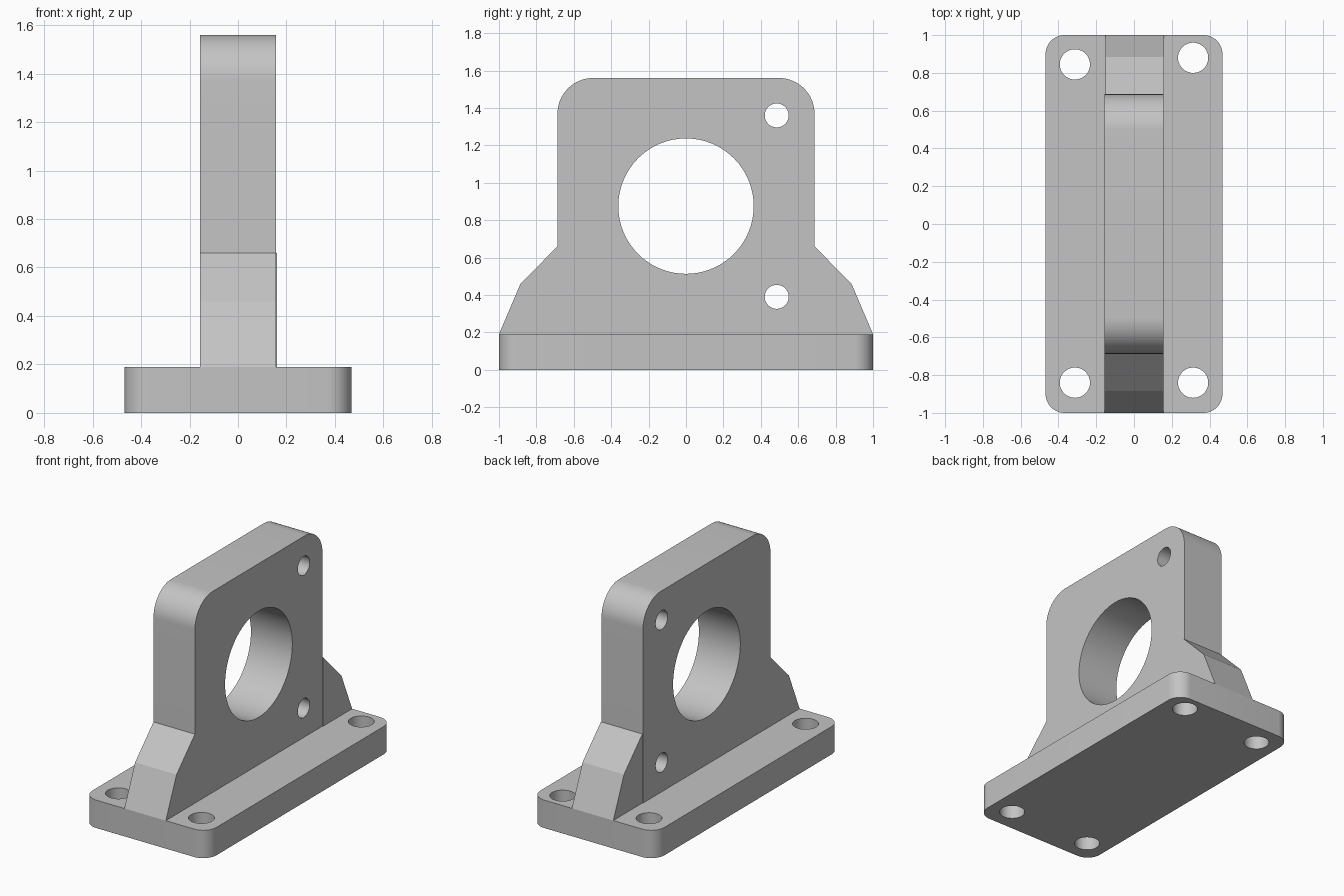
import bpy
import bmesh
from math import cos, sin, pi, radians
from mathutils import Matrix, Vector

cube = bpy.data.objects.get("Cube")
if cube:
    bpy.data.objects.remove(cube, do_unlink=True)

grey = bpy.data.materials.new("machined grey")
grey.use_nodes = True
colour = (0.55, 0.55, 0.55, 1)
grey.diffuse_color = colour
grey.node_tree.nodes["Principled BSDF"].inputs["Base Color"].default_value = colour

# Maps a profile drawn in (y, z) and extruded upward onto the x axis
SIDEWAYS = Matrix(((0, 0, 1, 0), (1, 0, 0, 0), (0, 1, 0, 0), (0, 0, 0, 1)))


def arc(cx, cy, r, start, end, steps):
    angles = [start + (end - start) * i / steps for i in range(steps + 1)]
    return [(cx + r * cos(a), cy + r * sin(a)) for a in angles]


def prism(name, outline, low, high, matrix=Matrix()):
    """Extrude a closed outline from low to high, then orient it."""
    bm = bmesh.new()
    face = bm.faces.new([bm.verts.new((u, v, low)) for u, v in outline])
    grown = bmesh.ops.extrude_face_region(bm, geom=[face])["geom"]
    top = [g for g in grown if isinstance(g, bmesh.types.BMVert)]
    bmesh.ops.translate(bm, verts=top, vec=Vector((0, 0, high - low)))
    bm.transform(matrix)
    bmesh.ops.recalc_face_normals(bm, faces=bm.faces)
    mesh = bpy.data.meshes.new(name)
    bm.to_mesh(mesh)
    bm.free()
    mesh.materials.append(grey)
    obj = bpy.data.objects.new(name, mesh)
    bpy.context.collection.objects.link(obj)
    return obj


def drill(obj, holes, low, high, matrix=Matrix()):
    """Cut round holes (u, v, radius) through an object."""
    bpy.context.view_layer.objects.active = obj
    for u, v, r in holes:
        outline = arc(u, v, r, 0, 2 * pi, 64)[:-1]
        cutter = prism("hole_cutter", outline, low, high, matrix)
        cutter.hide_render = True
        mod = obj.modifiers.new("hole", "BOOLEAN")
        mod.operation = "DIFFERENCE"
        mod.solver = "EXACT"
        mod.object = cutter
        bpy.ops.object.modifier_apply(modifier=mod.name)
        bpy.data.objects.remove(cutter, do_unlink=True)


def smooth(obj):
    bpy.ops.object.select_all(action="DESELECT")
    obj.select_set(True)
    bpy.context.view_layer.objects.active = obj
    bpy.ops.object.shade_smooth_by_angle(angle=radians(20))


# Base plate with rounded corners and four bolt holes
half_x, base_top, r = 0.468, 0.19, 0.1
outline = []
for i, (sx, sy) in enumerate([(1, 1), (-1, 1), (-1, -1), (1, -1)]):
    outline += arc(sx * (half_x - r), sy * (1 - r), r, i * pi / 2, (i + 1) * pi / 2, 12)
base = prism("base_plate", outline, 0, base_top)
drill(base, [(-0.313, 0.845, 0.08), (0.313, 0.88, 0.08),
             (-0.313, -0.84, 0.08), (0.313, -0.84, 0.08)], -0.1, 0.3)

# Upright plate with rounded top, large bore and four mounting holes
half_t, half_y, top, r = 0.156, 0.687, 1.56, 0.19
outline = [(-half_y, base_top), (half_y, base_top)]
outline += arc(half_y - r, top - r, r, 0, pi / 2, 16)
outline += arc(r - half_y, top - r, r, pi / 2, pi, 16)
upright = prism("upright_plate", outline, -half_t, half_t, SIDEWAYS)
holes = [(0, 0.875, 0.362)]
holes += [(y, z, 0.064) for y in (-0.485, 0.485) for z in (0.39, 1.36)]
drill(upright, holes, -0.3, 0.3, SIDEWAYS)

# Sloped gussets at each end; the back one sits slightly off line
for name, side, shift in (("front_gusset", -1, 0), ("back_gusset", 1, 0.004)):
    profile = [(half_y, base_top), (1, base_top), (0.885, 0.46), (half_y, 0.66)]
    prism(name, [(side * y, z) for y, z in profile],
          shift - half_t, shift + half_t, SIDEWAYS)

for obj in (base, upright):
    smooth(obj)
